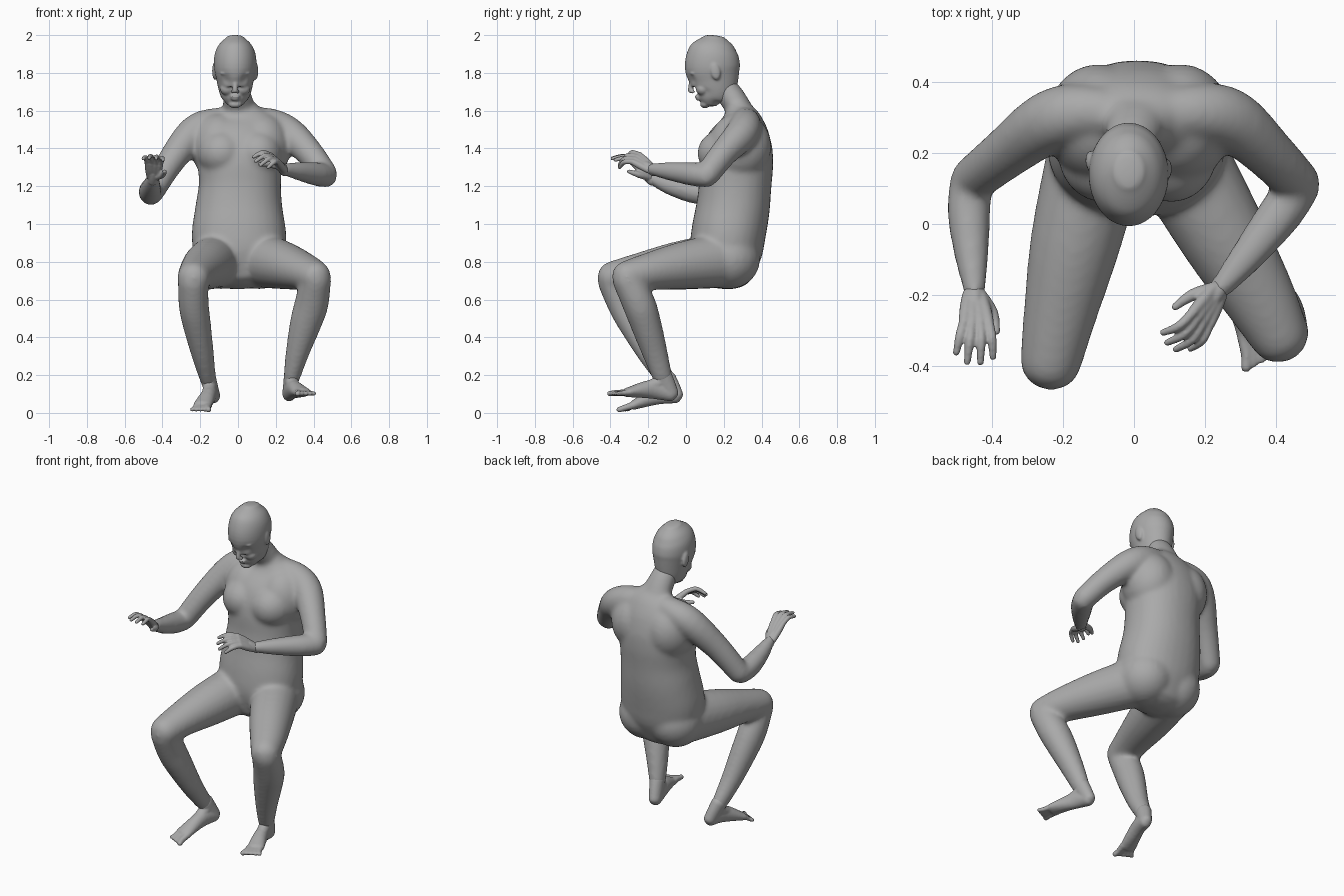
import bpy, bmesh, math
from mathutils import Vector, Matrix

cube = bpy.data.objects.get("Cube")
if cube:
    bpy.data.objects.remove(cube, do_unlink=True)

grey = bpy.data.materials.new("plain_grey")
grey.use_nodes = True
colour = (0.4, 0.4, 0.4, 1)
grey.diffuse_color = colour
grey.node_tree.nodes["Principled BSDF"].inputs["Base Color"].default_value = colour


def spline(points, steps=4):
    """Catmull-Rom through tuples of any length."""
    p = [points[0]] + list(points) + [points[-1]]
    out = []
    for i in range(1, len(p) - 2):
        for s in range(steps):
            t = s / steps
            out.append([b + 0.5 * t * ((c - a) + t * (2*a - 5*b + 4*c - d + t * (3*b - a - 3*c + d)))
                        for a, b, c, d in zip(p[i-1], p[i], p[i+1], p[i+2])])
    return out + [list(points[-1])]


def loft(bm, stations, segs=20, dome=0.9, power=1.0):
    """Skin elliptical rings (x, y, z, width, depth) along a path, with domed ends."""
    st = spline([s if len(s) == 5 else s + s[-1:] for s in stations])
    pos = [Vector(s[:3]) for s in st]
    n = len(st)
    tan = [(pos[min(i + 1, n - 1)] - pos[max(i - 1, 0)]).normalized() for i in range(n)]
    plan = [(pos[i], tan[i], st[i][3], st[i][4]) for i in range(n)]
    caps = []
    for i, sign in ((0, -1), (n - 1, 1)):
        ra, rb = st[i][3:]
        reach = min(ra, rb) * dome * sign
        caps.append([(pos[i] + tan[i] * reach * math.sin(a), tan[i], ra * math.cos(a), rb * math.cos(a))
                     for a in (0.45, 0.9, 1.3)])
    plan = caps[0][::-1] + plan + caps[1]
    rings = []
    for c, t, ra, rb in plan:
        side = (Vector((1, 0, 0)) - t * t.x).normalized()
        up = t.cross(side)
        ring = []
        for k in range(segs):
            a = math.tau * k / segs
            u, v = math.cos(a), math.sin(a)
            u, v = (math.copysign(abs(w) ** power, w) for w in (u, v))
            ring.append(bm.verts.new(c + side * ra * u + up * rb * v))
        rings.append(ring)
    for r, q in zip(rings, rings[1:]):
        for k in range(segs):
            j = (k + 1) % segs
            bm.faces.new((r[k], r[j], q[j], q[k]))
    bm.faces.new(rings[0][::-1])
    bm.faces.new(rings[-1])


def blob(bm, centre, size, tilt=0.0):
    m = Matrix.Translation(centre) @ Matrix.Rotation(tilt, 4, 'X') @ Matrix.Diagonal((*size, 1))
    bmesh.ops.create_uvsphere(bm, u_segments=24, v_segments=16, radius=1, matrix=m)


def finish(name, bm, voxel, smooth):
    """Fuse the overlapping forms of a part into one smooth skin."""
    bmesh.ops.recalc_face_normals(bm, faces=bm.faces)
    me = bpy.data.meshes.new(name)
    bm.to_mesh(me)
    bm.free()
    me.materials.append(grey)
    ob = bpy.data.objects.new(name, me)
    bpy.context.collection.objects.link(ob)
    fuse = ob.modifiers.new("fuse", 'REMESH')
    fuse.mode = 'VOXEL'
    fuse.voxel_size = voxel
    fuse.use_smooth_shade = True
    soft = ob.modifiers.new("soften", 'SMOOTH')
    soft.factor = 0.5
    soft.iterations = smooth


# Torso, from seat to collar
bm = bmesh.new()
loft(bm, [(.015, .2, .74, .19, .155), (.01, .21, .84, .24, .19), (.005, .225, .95, .25, .197),
          (.005, .248, 1.08, .232, .195), (.01, .26, 1.2, .218, .192), (.01, .267, 1.32, .222, .195),
          (.012, .28, 1.42, .222, .18), (.015, .29, 1.5, .2, .147), (.015, .29, 1.56, .17, .108),
          (.01, .28, 1.61, .1, .07)], segs=32, dome=0.55, power=0.92)
for s in (-1, 1):
    blob(bm, (.01 + s * .095, .2, 1.375), (.13, .14, .125))        # chest
    blob(bm, (.01 + s * .1, .225, .815), (.16, .168, .16))         # seat
    blob(bm, (.015 + s * .115, .285, 1.41), (.15, .167, .18))      # shoulder blade
loft(bm, [(.008, .31, 1.53, .13, .08), (.005, .28, 1.61, .09, .07), (-.005, .235, 1.68, .076, .07),
          (-.012, .18, 1.75, .064)])                # neck

# Shoulders and arms
loft(bm, [(.0, .3, 1.565, .055), (.16, .315, 1.535, .08), (.27, .295, 1.478, .088), (.38, .2, 1.375, .073),
          (.461, .115, 1.265, .066)])
loft(bm, [(.466, .11, 1.255, .062), (.413, .03, 1.265, .063), (.32, -.09, 1.28, .049), (.24, -.185, 1.29, .031)])
loft(bm, [(.02, .3, 1.565, .055), (-.13, .315, 1.535, .08), (-.237, .29, 1.48, .088), (-.36, .2, 1.325, .073),
          (-.455, .125, 1.168, .064)])
loft(bm, [(-.46, .115, 1.16, .061), (-.466, .03, 1.172, .061), (-.458, -.09, 1.205, .049),
          (-.45, -.19, 1.245, .031)])

# Legs: thigh then shin
loft(bm, [(.12, .2, .81, .14, .148), (.25, -.03, .778, .125), (.355, -.21, .745, .103, .098),
          (.41, -.314, .72, .085)])
loft(bm, [(.412, -.31, .71, .082), (.39, -.25, .58, .09, .088), (.36, -.215, .48, .085, .083),
          (.315, -.165, .32, .063, .068), (.285, -.125, .19, .045, .053)])
loft(bm, [(-.105, .2, .81, .14, .148), (-.165, -.05, .778, .128), (-.21, -.26, .745, .103, .098),
          (-.235, -.39, .715, .087)])
loft(bm, [(-.237, -.388, .7, .082), (-.235, -.33, .58, .08, .088), (-.22, -.28, .48, .076, .083),
          (-.185, -.185, .3, .059, .063), (-.157, -.1, .17, .042, .049)])
finish("body", bm, .012, 12)

# Head
bm = bmesh.new()
hx = -.015
loft(bm, [(hx, .125, 1.635, .045, .042), (hx, .13, 1.665, .068, .073), (hx, .148, 1.705, .086, .112),
          (hx, .148, 1.76, .098, .13), (hx, .14, 1.83, .112, .146), (hx, .142, 1.9, .108, .136),
          (hx, .148, 1.95, .085, .108), (hx, .152, 1.986, .048, .06)], segs=48, dome=0.27)
for s in (-1, 1):                                   # eye sockets
    socket = Vector((hx + s * .047, .03, 1.768))
    for v in bm.verts:
        v.co.y += .013 * math.exp(-((v.co - socket).length / .024) ** 2)
    blob(bm, (hx + s * .042, .054, 1.768), (.017, .014, .01))       # eye
    blob(bm, (hx + s * .045, .041, 1.797), (.036, .022, .01))       # brow
    blob(bm, (hx + s * .04, .09, 1.715), (.04, .038, .035))         # cheek
    blob(bm, (hx + s * .013, .036, 1.7), (.01, .014, .009))         # nostril
    blob(bm, (hx + s * .108, .167 - s * .012, 1.81), (.014, .027, .048), .2)    # ear
loft(bm, [(hx, .034, 1.785, .011), (hx, .026, 1.74, .013), (hx, .025, 1.705, .015)], segs=12)     # nose
blob(bm, (hx, .059, 1.675), (.027, .014, .007))     # lips
blob(bm, (hx, .065, 1.661), (.023, .014, .008))
blob(bm, (hx, .1, 1.633), (.036, .026, .02))        # chin
finish("head", bm, .006, 5)


def hand(name, wrist, knuckle, aim, thumb_side):
    """Palm, four curled fingers and a thumb."""
    w, k = Vector(wrist), Vector(knuckle)
    aim, side = Vector(aim).normalized(), Vector(thumb_side).normalized()
    palm = aim.cross(side).normalized()
    if palm.z > 0:
        palm.negate()
    bm = bmesh.new()
    along = (k - w).normalized() * .03
    loft(bm, [(*(w - along), .028), (*w, .027), (*(w + along), .023)], segs=16)
    for i in range(4):
        off = (i - 1.5) * .023
        start = w + side * off * .5
        base = k + side * off
        length = .056 + .008 * (i in (1, 2)) - .006 * (i == 0)
        mid = base + (aim + side * off * 6).normalized() * length
        tip = mid + (aim * .75 + palm * .7 + side * off * 4).normalized() * length
        loft(bm, [(*start, .018), (*start.lerp(base, .5), .019), (*base, .016)], segs=12)
        loft(bm, [(*base, .0145), (*mid, .0135), (*tip, .01)], segs=12)
    root = w + side * .015
    joint = root + side * .038 + aim * .05 + palm * .015
    loft(bm, [(*root, .02), (*joint, .017), (*(joint + aim * .055 + side * .015 + palm * .015), .011)], segs=12)
    finish(name, bm, .005, 4)


hand("left_hand", (.235, -.19, 1.295), (.19, -.265, 1.348), (-.52, -.75, .08), (-.6, .45, .5))
hand("right_hand", (-.45, -.2, 1.25), (-.445, -.275, 1.32), (-.03, -.82, .57), (1, 0, -.1))


def foot(name, ankle, heel, arch, ball, toe, inner):
    """Ankle, heel to ball, then five toes; inner is the big-toe side along x."""
    bm = bmesh.new()
    a, h, b, t = Vector(ankle), Vector(heel), Vector(ball), Vector(toe)
    loft(bm, [(*a, .043, .051), (*a.lerp(h, .5), .039, .048), (*h, .036, .042)])
    loft(bm, [(*heel, .036, .04), (*arch, .039, .05), (*ball, .05, .025)])
    loft(bm, [(*a.lerp(h, .2), .038), (*Vector(arch).lerp(a, .35), .034), (*b, .026)])  # instep
    for i in range(5):
        off = Vector((inner * (2 - i) * .02, 0, 0))
        end = t + off * 1.1 + Vector((0, .011 * i, 0))
        r = .017 if i == 0 else .013
        loft(bm, [(*(b + off * .8), r + .003), (*(b.lerp(end, .6) + off * .2), r), (*end, r * .9)], segs=12)
    finish(name, bm, .006, 4)


foot("left_foot", (.286, -.127, .2), (.27, -.08, .1), (.292, -.18, .125), (.34, -.31, .108), (.36, -.405, .102), -1)
foot("right_foot", (-.158, -.103, .18), (-.13, -.055, .09), (-.15, -.145, .095), (-.187, -.275, .042),
     (-.2, -.355, .017), 1)
